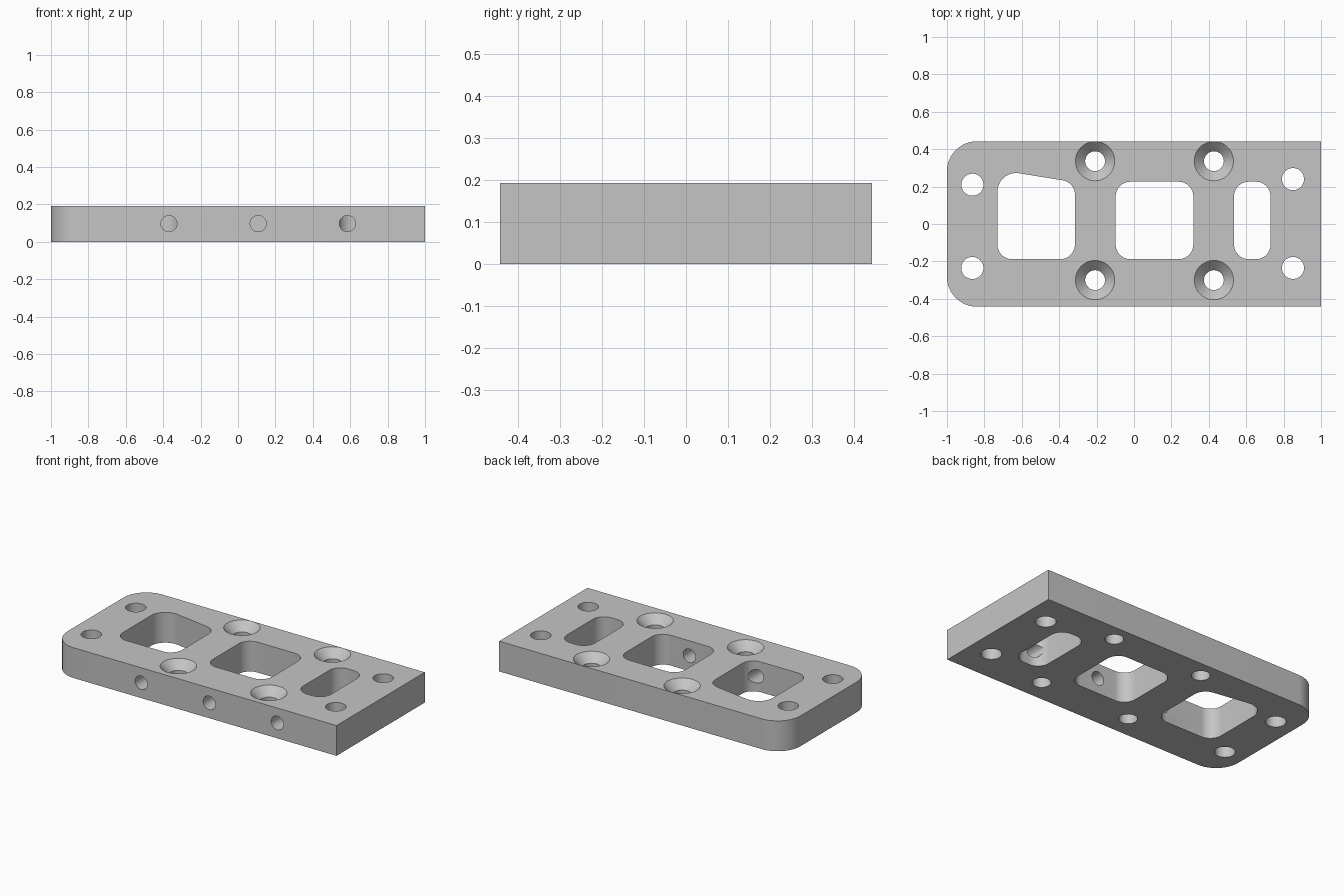
import bpy, bmesh
from math import cos, sin, pi, tan
from mathutils import Vector, Matrix

cube = bpy.data.objects.get("Cube")
if cube:
    bpy.data.objects.remove(cube, do_unlink=True)

WIDTH, DEPTH, HEIGHT = 2.0, 0.884, 0.192
LOW, HIGH = -0.1, HEIGHT + 0.1

metal = bpy.data.materials.new("light_grey_metal")
metal.use_nodes = True
metal.diffuse_color = (0.56, 0.56, 0.56, 1)
metal.node_tree.nodes["Principled BSDF"].inputs["Base Color"].default_value = (0.56, 0.56, 0.56, 1)


def rounded(corners, steps=12):
    """Counter-clockwise outline from (x, y, fillet radius) corners."""
    points = []
    for i, (x, y, r) in enumerate(corners):
        p = Vector((x, y))
        if r == 0:
            points.append(p)
            continue
        a = (Vector(corners[i - 1][:2]) - p).normalized()
        b = (Vector(corners[(i + 1) % len(corners)][:2]) - p).normalized()
        half = a.angle(b) / 2
        centre = p + (a + b).normalized() * (r / sin(half))
        start = p + a * (r / tan(half)) - centre
        for k in range(steps + 1):
            turn = (pi - 2 * half) * k / steps
            points.append(centre + Matrix.Rotation(turn, 2) @ start)
    return points


def circle(x, y, r, sides=48):
    return [Vector((x + r * cos(2 * pi * i / sides), y + r * sin(2 * pi * i / sides)))
            for i in range(sides)]


def loft(name, layers):
    """Closed solid through a stack of (outline, height) layers."""
    bm = bmesh.new()
    rings = [[bm.verts.new((p.x, p.y, z)) for p in outline] for outline, z in layers]
    bm.faces.new(rings[0][::-1])
    bm.faces.new(rings[-1])
    for low, high in zip(rings, rings[1:]):
        for i in range(len(low)):
            j = (i + 1) % len(low)
            bm.faces.new((low[i], low[j], high[j], high[i]))
    mesh = bpy.data.meshes.new(name)
    bm.to_mesh(mesh)
    bm.free()
    mesh.materials.append(metal)
    obj = bpy.data.objects.new(name, mesh)
    bpy.context.collection.objects.link(obj)
    return obj


def box_outline(x0, x1, y0, y1, r):
    return rounded([(x0, y0, r), (x1, y0, r), (x1, y1, r), (x0, y1, r)])


# Plate with two rounded corners on one end
w, d = WIDTH / 2, DEPTH / 2
outline = rounded([(-w, -d, 0.16), (w, -d, 0), (w, d, 0), (-w, d, 0.16)])
plate = loft("mounting_plate", [(outline, 0), (outline, HEIGHT)])
cutters = []

# Three windows, the first with a slanted back wall
windows = [
    rounded([(-0.73, -0.188, 0.078), (-0.316, -0.188, 0.078),
             (-0.316, 0.223, 0.078), (-0.73, 0.29, 0.1)]),
    box_outline(-0.098, 0.317, -0.188, 0.226, 0.078),
    box_outline(0.535, 0.73, -0.188, 0.226, 0.078),
]
for shape in windows:
    cutters.append(loft("window_cutter", [(shape, LOW), (shape, HIGH)]))

# Plain through holes at the ends
for x, y in ((-0.864, 0.21), (-0.864, -0.235), (0.85, 0.24), (0.85, -0.235)):
    hole = circle(x, y, 0.059)
    cutters.append(loft("end_hole_cutter", [(hole, LOW), (hole, HIGH)]))

# Countersunk screw holes
for x in (-0.208, 0.427):
    for y in (-0.3, 0.336):
        bore = circle(x, y, 0.053)
        cutters.append(loft("countersink_cutter", [
            (bore, LOW), (bore, HEIGHT - 0.052), (circle(x, y, 0.115), HEIGHT + 0.01)]))

# Cross holes from the front edge into each window
for x in (-0.369, 0.108, 0.585):
    hole = circle(0, 0, 0.043)
    pin = loft("front_hole_cutter", [(hole, 0), (hole, 0.6)])
    pin.data.transform(Matrix.Translation((x, 0, 0.097)) @ Matrix.Rotation(pi / 2, 4, "X"))
    cutters.append(pin)

# Cut everything, then remove the cutters
bpy.ops.object.select_all(action="DESELECT")
bpy.context.view_layer.objects.active = plate
plate.select_set(True)
for cutter in cutters:
    cutter.hide_render = True
    cut = plate.modifiers.new("cut", "BOOLEAN")
    cut.operation = "DIFFERENCE"
    cut.solver = "EXACT"
    cut.object = cutter
    bpy.ops.object.modifier_apply(modifier=cut.name)
    bpy.data.objects.remove(cutter, do_unlink=True)

bpy.ops.object.shade_smooth_by_angle(angle=pi / 6)
